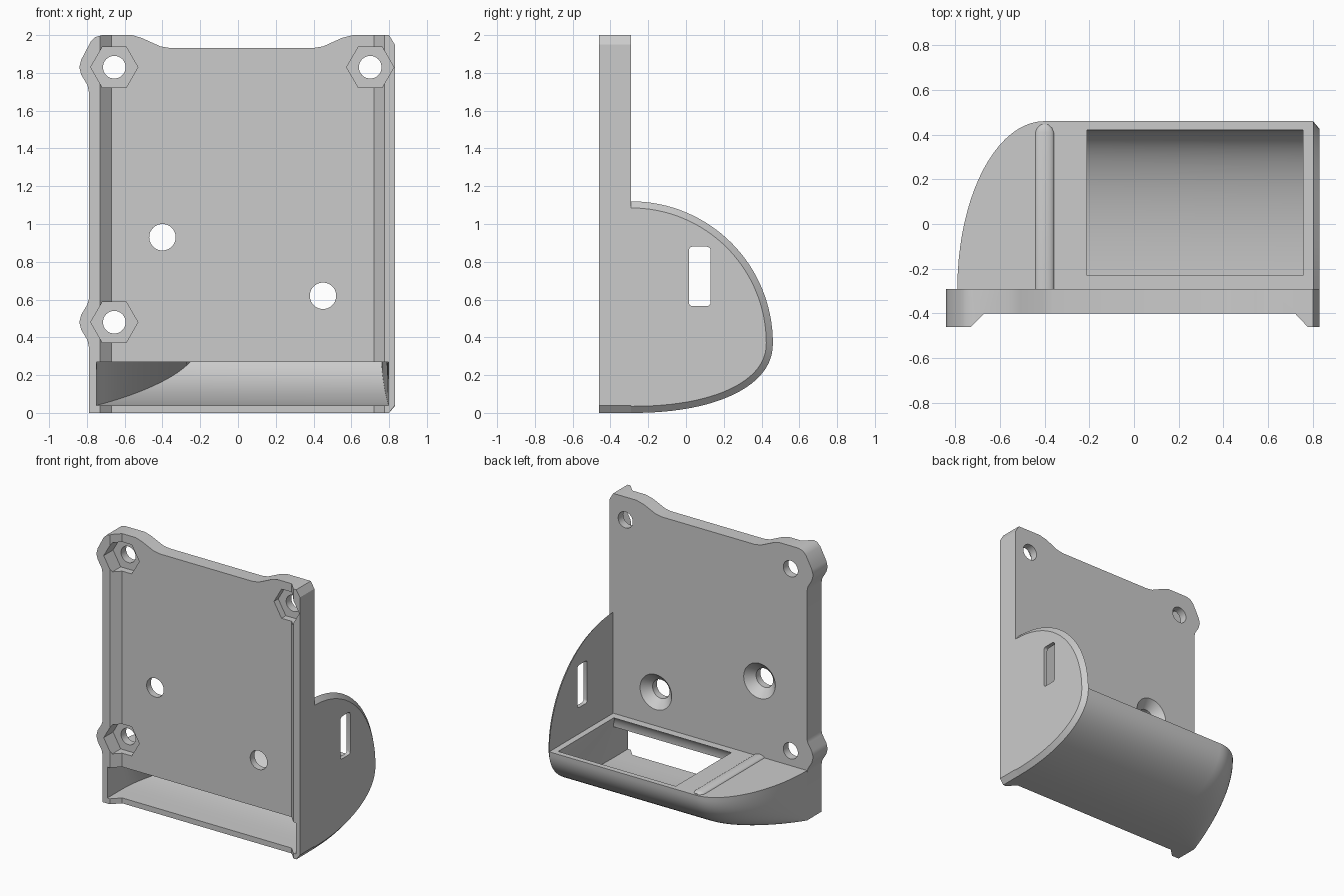
import bpy, bmesh, math
from math import sin, cos, pi

old = bpy.data.objects.get("Cube")
if old:
    bpy.data.objects.remove(old, do_unlink=True)

grey = bpy.data.materials.new("plain grey")
grey.use_nodes = True
grey.diffuse_color = (0.6, 0.6, 0.6, 1)
grey.node_tree.nodes["Principled BSDF"].inputs["Base Color"].default_value = (0.6, 0.6, 0.6, 1)

BACK, FRONT, TOP, DEPTH = -0.29, -0.46, 0.37, 0.75


def loft(name, rings):
    """Skin a list of equal-length closed rings and cap both ends."""
    bm = bmesh.new()
    vs = [[bm.verts.new(p) for p in r] for r in rings]
    n = len(rings[0])
    for a, b in zip(vs, vs[1:]):
        for i in range(n):
            j = (i + 1) % n
            bm.faces.new((a[i], a[j], b[j], b[i]))
    bm.faces.new(vs[0])
    bm.faces.new(vs[-1])
    bmesh.ops.recalc_face_normals(bm, faces=bm.faces)
    me = bpy.data.meshes.new(name)
    bm.to_mesh(me)
    bm.free()
    me.materials.append(grey)
    ob = bpy.data.objects.new(name, me)
    bpy.context.collection.objects.link(ob)
    return ob


def circle(x, z, r, y, n=40):
    return [(x + r * cos(2 * pi * i / n), y, z + r * sin(2 * pi * i / n)) for i in range(n)]


def round_hole(x, z, stations, n=40):
    """Turned cutter along y from (y, radius) stations."""
    return loft("hole_cutter", [circle(x, z, r, y, n) for y, r in stations])


def cut(ob, cutters):
    bpy.context.view_layer.objects.active = ob
    for c in cutters:
        c.hide_render = True
        m = ob.modifiers.new("cut", "BOOLEAN")
        m.operation, m.solver, m.object = "DIFFERENCE", "EXACT", c
        bpy.ops.object.modifier_apply(modifier=m.name)


def belly(t, ry, rz, e=2.2):
    """Rounded underside: t = 0 at the plate, t = 1 at the outer rim."""
    a = t * pi / 2
    return BACK + ry * sin(a) ** (2 / e), TOP - rz * max(cos(a), 0) ** (2 / e)


# Back plate with bulged corners
outline = [(-.79, 0), (.80, 0), (.83, .04), (.83, 1.95), (.80, 2), (.61, 2), (.55, 1.985),
           (.45, 1.94), (.40, 1.932), (-.36, 1.932), (-.41, 1.94), (-.51, 1.985), (-.56, 2),
           (-.72, 2), (-.755, 1.99), (-.78, 1.965), (-.83, 1.87), (-.84, 1.83), (-.83, 1.79),
           (-.797, 1.735), (-.79, 1.70), (-.79, .60), (-.797, .575), (-.83, .52), (-.84, .48),
           (-.83, .44), (-.797, .385), (-.79, .35)]
plate = loft("back_plate", [[(x, y, z) for x, z in outline] for y in (FRONT, BACK)])

# Channel between the sloped side rails
channel = loft("channel_cutter", [[(-.76, -.49, z), (.805, -.49, z), (.72, -.40, z), (-.67, -.40, z)]
                                  for z in (-.1, 2.1)])

# Nut pockets and screw holes
holes = []
for x, z in ((-.655, 1.83), (.70, 1.83), (-.655, .48)):
    holes.append(round_hole(x, z, [(-.5, .125), (-.35, .125)], 6))
    holes.append(round_hole(x, z, [(-.5, .06), (-.2, .06)]))
for x, z in ((-.40, .93), (.45, .62)):
    holes.append(round_hole(x, z, [(-.5, .07), (-.35, .07), (BACK, .13), (BACK + .01, .14)]))

# Duct that turns from the front slot up to the tray opening
def duct_ring(xl, xr, outer, inner):
    return [(xl, *outer), (xr, *outer), (xr, *inner), (xl, *inner)]


STEPS = 24
rings = [duct_ring(-.75, .798, (-.5, .04), (-.5, .27))]
for i in range(STEPS + 1):
    t = i / STEPS
    s = t * t * (3 - 2 * t)
    inner = (BACK + .06 * (1 - cos(t * pi / 2)), .27 + .10 * sin(t * pi / 2))
    rings.append(duct_ring(-.75 + .54 * s, .798 - .043 * s, belly(t, .71, .33), inner))
rings.append(duct_ring(-.21, .755, (.42, .45), (-.23, .45)))
duct = loft("duct_cutter", rings)

cut(plate, [channel, duct] + holes)

# Tray: belly profile whose depth shrinks in a quarter ellipse towards the right end
def tray_ring(x, k):
    pts = [belly(i / STEPS, DEPTH * k, TOP) for i in range(STEPS + 1)]
    return [(x, y, z) for y, z in pts] + [(x, BACK, TOP)]


stations = [(-.40 - .39 * cos(a), sin(a)) for a in (pi / 2 * (i + .3) / 20.3 for i in range(21))]
tray = loft("tray", [tray_ring(x, k) for x, k in stations + [(.80, 1)]])
cut(tray, [duct])

# Low rounded ridge across the tray top
ridge = loft("tray_ridge", [[(-.40 + .042 * w * cos(a), y, TOP - .003 + .02 * w * sin(a))
                             for a in (pi * i / 12 for i in range(13))]
                            for y, w in ((BACK, 1), (.41, 1), (.43, .8), (.445, .4))])

# Side cheek: round above, belly below, bevelled towards the outside
def cheek_ring(x, inset):
    r = DEPTH - inset
    pts = [belly(i / STEPS, r, TOP - inset) for i in range(STEPS + 1)]
    pts += [(BACK + r * cos(a), TOP + r * sin(a)) for a in (pi / 2 * i / 32 for i in range(1, 33))]
    return [(x, y, z) for y, z in pts]


cheek = loft("side_cheek", [cheek_ring(.80, 0), cheek_ring(.83, .035)])

# Strap slot with rounded corners
slot = []
for q, (cy, cz) in enumerate(((.11, .86), (.035, .86), (.035, .585), (.11, .585))):
    slot += [(cy + .02 * cos(a), cz + .02 * sin(a)) for a in (pi / 2 * (q + i / 4) for i in range(5))]
strap = loft("strap_cutter", [[(x, y, z) for y, z in slot] for x in (.7, .9)])
cut(cheek, [strap])

# Remove cutters and finish shading
for c in [channel, duct, strap] + holes:
    bpy.data.objects.remove(c, do_unlink=True)
for ob in (plate, tray, ridge, cheek):
    bpy.ops.object.select_all(action="DESELECT")
    ob.select_set(True)
    bpy.context.view_layer.objects.active = ob
    bpy.ops.object.shade_smooth_by_angle(angle=math.radians(30))
